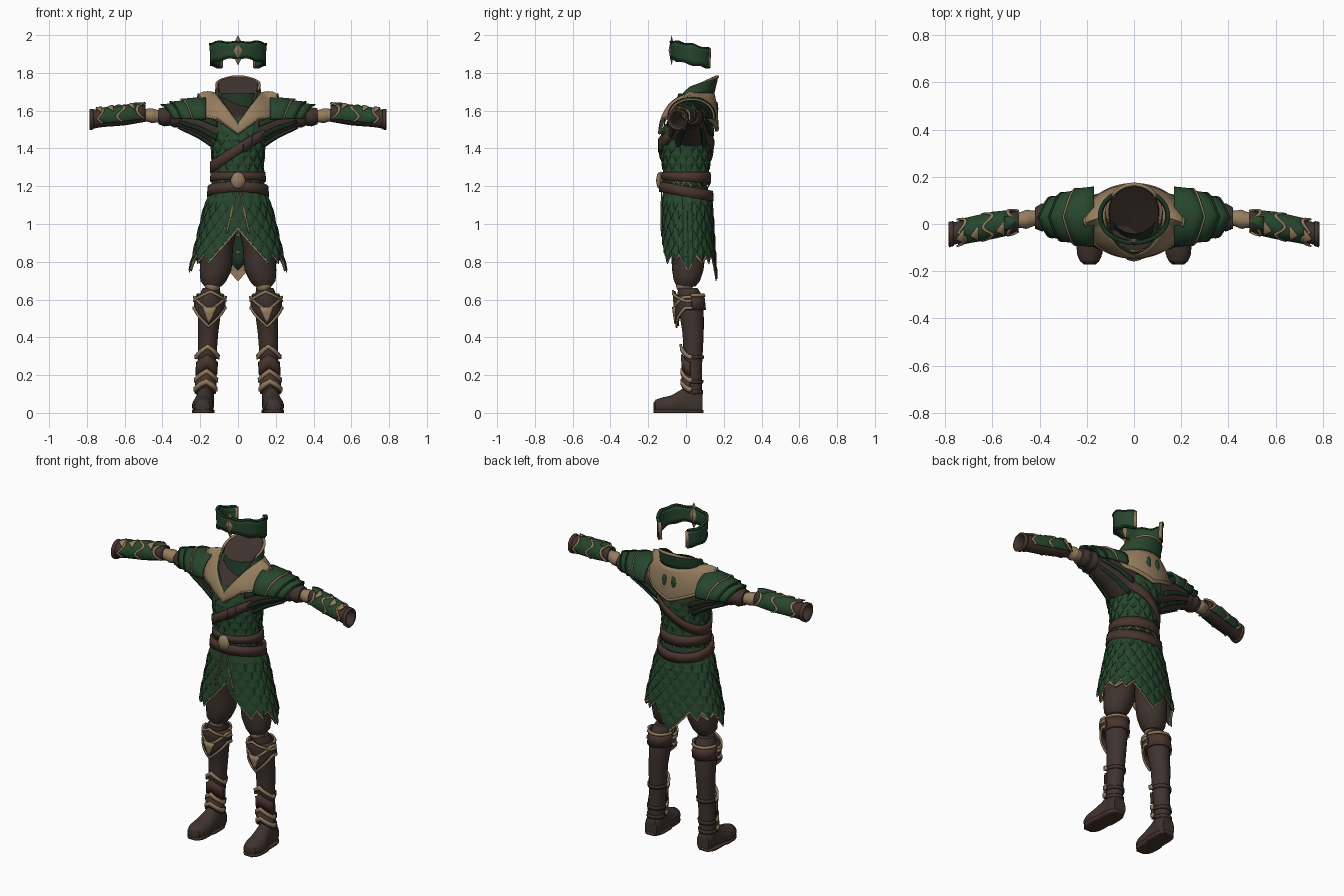
import bpy, bmesh
from math import sin, cos, radians
from mathutils import Vector, Matrix

if "Cube" in bpy.data.objects:
    bpy.data.objects.remove(bpy.data.objects["Cube"], do_unlink=True)


def material(name, rgb):
    m = bpy.data.materials.new(name)
    m.use_nodes = True
    m.diffuse_color = (*rgb, 1)
    bsdf = m.node_tree.nodes["Principled BSDF"]
    bsdf.inputs["Base Color"].default_value = (*rgb, 1)
    bsdf.inputs["Roughness"].default_value = 0.8
    return m


GREEN = material("leaf green", (0.02, 0.062, 0.026))
DARK = material("deep green", (0.012, 0.034, 0.016))
BROWN = material("dark leather", (0.050, 0.033, 0.027))
BELT = material("strap leather", (0.066, 0.036, 0.027))
TAN = material("tan trim", (0.30, 0.205, 0.115))


def lerp(a, b, v):
    return a + (b - a) * v


def look(table, t):
    """Interpolate the columns of a table by its first column."""
    t = min(max(t, table[0][0]), table[-1][0])
    for p, q in zip(table, table[1:]):
        if t <= q[0]:
            k = (t - p[0]) / (q[0] - p[0])
            return [lerp(a, b, k) for a, b in zip(p[1:], q[1:])]


def on(tube, t, a, off=0.0):
    """Point on an elliptic tube; angle 0 is the front (or the top for x, y tubes)."""
    axis, table = tube
    c1, c2, r1, r2 = look(table, t)
    s, c = (r1 + off) * sin(radians(a)), (r2 + off) * cos(radians(a))
    if axis == "x":
        return Vector((t, c1 - s, c2 + c))
    if axis == "y":
        return Vector((c1 + s, t, max(c2 + c, 0)))
    return Vector((c1 + s, c2 - c, t))


def finish(name, bm, mats, thick=0, mirror=False, smooth=True):
    bmesh.ops.remove_doubles(bm, verts=bm.verts, dist=1e-5)
    bmesh.ops.recalc_face_normals(bm, faces=bm.faces)
    me = bpy.data.meshes.new(name)
    bm.to_mesh(me)
    bm.free()
    ob = bpy.data.objects.new(name, me)
    bpy.context.scene.collection.objects.link(ob)
    for m in mats:
        me.materials.append(m)
    if smooth:
        bpy.ops.object.select_all(action="DESELECT")
        ob.select_set(True)
        bpy.context.view_layer.objects.active = ob
        bpy.ops.object.shade_smooth_by_angle(angle=radians(40))
    if thick:
        mod = ob.modifiers.new("thickness", "SOLIDIFY")
        mod.thickness, mod.offset = thick, 0
    if mirror:
        ob.modifiers.new("mirror", "MIRROR").use_mirror_merge = False
    return ob


def patch(name, f, nu, nv, mat, thick=0, mirror=False, cap=False):
    bm = bmesh.new()
    g = [[bm.verts.new(f(i / nu, j / nv)) for j in range(nv + 1)] for i in range(nu + 1)]
    for i in range(nu):
        for j in range(nv):
            bm.faces.new((g[i][j], g[i + 1][j], g[i + 1][j + 1], g[i][j + 1]))
    if cap:
        bmesh.ops.remove_doubles(bm, verts=bm.verts, dist=1e-5)
        bmesh.ops.holes_fill(bm, edges=[e for e in bm.edges if e.is_boundary], sides=0)
    return finish(name, bm, [mat], thick, mirror)


def loft(name, tube, mat, nv=16, thick=0, mirror=False, cap=True):
    t0, t1 = tube[1][0][0], tube[1][-1][0]
    return patch(name, lambda u, v: on(tube, lerp(t0, t1, v), u * 360), 28, nv, mat, thick, mirror, cap)


def band(name, tube, a0, a1, lo, hi, off, mat, n=40, thick=0.008, mirror=False, nv=1):
    """Strip lying on a tube between two heights, each a number or a rule by angle."""
    def f(u, v):
        a = lerp(a0, a1, u)
        l, h = (k(a) if callable(k) else k for k in (lo, hi))
        return on(tube, lerp(l, h, v), a, off)
    return patch(name, f, n, nv, mat, thick, mirror)


def ball(name, loc, size, mat, seg=16, rings=10, mirror=False):
    bm = bmesh.new()
    bmesh.ops.create_uvsphere(bm, u_segments=seg, v_segments=rings, radius=1,
                              matrix=Matrix.Translation(loc) @ Matrix.Diagonal((*size, 1)))
    return finish(name, bm, [mat], 0, mirror, seg > 4)


def scales(name, tube, rows, n, h, hem):
    """Overlapping leaf scales; those at the hem get a tan edge."""
    bm = bmesh.new()
    for i, z in enumerate(rows):
        for k in range(n):
            a = ((k + 0.5 * (i % 2)) * 360 / n + 180) % 360 - 180
            end = hem(a)
            if z - 0.5 * h < end:
                continue
            w = 0.54 * 360 / n
            edged = z - 1.6 * h < end
            for m, grow, sink in ((0, 1, 0), (1, 1.13, 0.005))[:1 + edged]:
                kite = ((-.8, 0, .003), (0, 0, .007), (.8, 0, .003), (1, -.5, .009),
                        (0, -.55, .016), (-1, -.5, .009), (0, -1, .014))
                vs = [bm.verts.new(on(tube, z + dz * h * grow, a + da * w * grow, o - sink)) for da, dz, o in kite]
                for ids in ((0, 1, 4, 5), (1, 2, 3, 4), (5, 4, 6), (4, 3, 6)):
                    bm.faces.new([vs[j] for j in ids]).material_index = m
    return finish(name, bm, [GREEN, TAN], 0.004, smooth=False)


# Torso and scaled vest
TORSO = ("z", [(1.14, 0, 0, .135, .115), (1.27, 0, 0, .122, .107), (1.36, 0, 0, .125, .117),
               (1.45, 0, .005, .14, .124), (1.53, 0, .015, .17, .12), (1.6, 0, .03, .17, .11),
               (1.65, 0, .045, .13, .10), (1.69, 0, .05, .10, .09)])
loft("vest", TORSO, DARK, 22, cap=False)
scales("vest_scales", TORSO, [1.53 - .042 * i for i in range(7)], 14, .075, lambda a: 1.2)

# Skirt with a pointed hem, open at the front
SKIRT = ("z", [(.74, 0, .012, .25, .138), (.92, 0, .01, .208, .128), (1.08, 0, .007, .17, .122),
               (1.21, 0, 0, .128, .11)])
HEM = [(0, 1.0), (18, .95), (38, .82), (46, .88), (62, .80), (70, .83), (87, .75), (104, .83),
       (122, .79), (148, .86), (165, .82), (180, .755)]
hem = lambda a: look(HEM, abs(a))[0]
band("skirt", SKIRT, -180, 180, hem, 1.2, 0, DARK, 120, .006, nv=8)
scales("skirt_scales", SKIRT, [1.17 - .045 * i for i in range(9)], 18, .10, hem)
band("skirt_hem_trim", SKIRT, -180, 180, hem, lambda a: hem(a) + .014, .004, TAN, 144, .01)
for s in (1, -1):
    patch("skirt_front_trim", lambda u, v: on(SKIRT, lerp(.95, 1.19, v), s * (lerp(15, 2, v) + 2.5 * u), .018),
          1, 8, TAN, .006)

# Belts, buckle and chest strap
band("upper_belt", TORSO, -180, 180, lambda a: 1.225 + .01 * cos(radians(a)), lambda a: 1.275, .016, BELT, 48, .014)
band("lower_belt", TORSO, -180, 180, lambda a: 1.145 + .025 * cos(radians(a)),
     lambda a: 1.2 + .025 * cos(radians(a)), .024, BELT, 48, .014)
ball("buckle", (0, -.137, 1.23), (.04, .022, .048), TAN, 8, 4)
strap_z = lambda a: 1.395 + .095 * sin(radians(a))
band("chest_strap", TORSO, -180, 180, lambda a: strap_z(a) - .03, lambda a: strap_z(a) + .03, .02, BELT, 60, .01)
band("strap_keeper", TORSO, 10, 26, lambda a: strap_z(a) - .034, lambda a: strap_z(a) + .034, .027, BROWN, 4, .01)

# Mantle and standing collar
MANTLE_HEM = [(0, 1.475), (30, 1.55), (60, 1.565), (76, 1.60), (86, 1.68), (100, 1.64), (125, 1.56),
              (150, 1.53), (180, 1.49)]


def neck(a, top):
    s, c = sin(radians(a)), cos(radians(a))
    if top:
        y = .055 - (.165 if c > 0 else .112) * c
        z = 1.725 + (y - .02) * (.4 if y > .02 else 1.2)
        return Vector((.112 * s, y, z))
    z = min(1.69, 1.53 + 1.45 * abs(.11 * s)) if c > 0 else 1.69
    return Vector((.118 * s, .045 - (.17 if c > 0 else .10) * c, z))


def mantle(u, v):
    a = lerp(-180, 180, u)
    s = sin(radians(a))
    rim = Vector((.208 * s, .013 - .15 * cos(radians(a)), look(MANTLE_HEM, abs(a))[0]))
    p = neck(a, False).lerp(rim, v)
    p.z += .05 * v * (1 - v) * s * s
    p.xy *= 1 + .22 * v * (1 - v)
    return p


def collar(u, v, k=1.0):
    a = lerp(-180, 180, u)
    p = neck(a, False).lerp(neck(a, True), v)
    return Vector((p.x * k, .05 + (p.y - .05) * k, p.z))


patch("mantle", mantle, 96, 8, TAN, .012)
patch("mantle_rim", lambda u, v: mantle(u, .93 + .08 * v) * 1.0 + Vector((0, 0, .005)), 96, 1, TAN, .02)
patch("collar", collar, 72, 4, GREEN, .01)
patch("collar_trim", lambda u, v: collar(u, .9 + .12 * v, 1.01), 72, 1, TAN, .014)
patch("collar_lining", lambda u, v: collar(u, lerp(-.3, .97, v), .93), 72, 5, BROWN, cap=True)
for i in (-1, 1):
    ball("mantle_back_leaf", (i * .03, .163, 1.61), (.016, .008, .04), GREEN, 8, 6)

# Sleeves and draped underarms
loft("underarms", ("x", [(.09, .015, 1.5, .11, .125), (.2, .02, 1.54, .09, .092), (.32, .03, 1.565, .06, .058)]),
     BROWN, 8, mirror=True)
FOLD = ("x", [(.11, .015, 1.5, .108, .12), (.2, .02, 1.54, .092, .094), (.31, .03, 1.565, .064, .062)])
for a in (70, 105, 140, -105, -140):
    patch("underarm_fold", lambda u, v: on(FOLD, lerp(.11, .31, v), a + 14 * u, .004), 3, 8, DARK, .01, True)
SLEEVE = ("x", [(.28, .03, 1.565, .055, .05), (.34, .03, 1.565, .062, .054), (.36, .03, 1.567, .052, .046),
                (.39, .028, 1.567, .06, .05), (.42, .025, 1.57, .045, .042)])
loft("upper_sleeves", SLEEVE, BROWN, 14, mirror=True)

# Layered shoulder plates
PAD = ("x", [(.17, .03, 1.57, .10, .075), (.28, .03, 1.57, .088, .066), (.42, .028, 1.565, .064, .056)])
for i, (x0, x1) in enumerate(((.27, .375), (.22, .33), (.17, .27))):
    edge = lambda a: x1 + .03 * (1 - abs(a) / 50)
    band("shoulder_plate", PAD, -100, 100, x0, edge, .006 + .009 * i, GREEN, 24, .01, True, 3)
    band("shoulder_plate_trim", PAD, -100, 100, lambda a: edge(a) - .004, lambda a: edge(a) + .004,
         .009 + .009 * i, TAN if i == 2 else DARK, 24, .009, True)

# Elbows and bracers
loft("elbows", ("x", [(.41, .026, 1.57, .03, .03), (.44, .022, 1.572, .036, .036), (.455, .02, 1.573, .042, .04),
                      (.47, .018, 1.575, .036, .036), (.51, .015, 1.578, .03, .03)]), TAN, 10, mirror=True)
FOREARM = ("x", [(.49, .012, 1.585, .038, .04), (.60, -.006, 1.573, .045, .047), (.72, -.03, 1.56, .042, .043),
                 (.785, -.045, 1.553, .045, .047)])
loft("forearm_sleeves", FOREARM, BROWN, 10, .008, True, False)
inner = lambda a: .495 + .04 * abs(sin(radians(a * 1.5)))
outer = lambda a: .745 - .03 * abs(sin(radians(a * 2)))
band("bracers", FOREARM, -120, 120, inner, outer, .008, GREEN, 40, .01, True, 6)
for name, rule in (("bracer_elbow_trim", inner), ("bracer_wrist_trim", outer),
                   ("bracer_middle_trim", lambda a: .62 + .02 * cos(radians(a * 4)))):
    band(name, FOREARM, -120, 120, lambda a: rule(a) - .007, lambda a: rule(a) + .007, .013, TAN, 40, .008, True)
for x in (.55, .66, .72):
    patch("bracer_leaf", lambda u, v: on(FOREARM, x + .035 * v, 25 + (u - .5) * 70 * (1 - v), .016),
          4, 3, TAN, .006, True)
band("bracer_flare", FOREARM, -28, 28, lambda a: .492 + abs(a) * .001, .55, .014, GREEN, 8, .012, True)
band("wrist_cuffs", FOREARM, -180, 180, .765, .785, .004, BELT, 32, .01, True)

# Trousers and knees
loft("trousers", ("z", [(.67, .132, 0, .045, .05), (.70, .13, .005, .07, .07), (.76, .118, .01, .085, .084),
                        (.88, .11, .012, .084, .092), (1.0, .085, .012, .085, .098), (1.12, .06, .01, .075, .09)]),
     BROWN, 16, mirror=True)
ball("knee_joints", (.135, -.008, .675), (.042, .045, .042), TAN, mirror=True)

# Boots with knee guards and chevrons
BOOT = ("z", [(.05, .175, .035, .046, .05), (.12, .172, .036, .046, .048), (.25, .165, .037, .047, .048),
              (.42, .158, .038, .053, .056), (.52, .152, .03, .06, .064), (.62, .148, .02, .058, .066),
              (.66, .142, .01, .045, .052)])
loft("boots", BOOT, BROWN, 20, mirror=True)
loft("feet", ("y", [(-.172, .188, .03, .012, .022), (-.16, .188, .034, .04, .036), (-.125, .188, .036, .054, .046),
                    (-.08, .186, .036, .058, .055), (-.03, .18, .045, .05, .075), (.02, .175, .055, .046, .10),
                    (.065, .174, .05, .047, .09), (.088, .174, .045, .04, .06)]), BROWN, 22, mirror=True)
patch("soles", lambda u, v: Vector((.18 + .008 * (v < .5) + lerp(-.055, .055, u) * (1 - (2 * v - 1) ** 6 * .55),
                                    lerp(-.172, .092, v), .008)), 4, 16, BELT, .016, True)
band("knee_cuffs", BOOT, -180, 180, .545, .625, .008, BELT, 32, .012, True)
point = lambda base, slope: (lambda a: base + slope * min(abs(a), 70))
band("knee_guards", BOOT, -95, 95, point(.46, .0014), point(.645, -.0007), .018, BROWN, 24, .014, True, 4)
for z, slope in ((.45, .0014), (.535, .001), (.635, -.0007)):
    band("knee_guard_trim", BOOT, -95, 95, point(z, slope), point(z + .015, slope), .026, TAN, 24, .01, True)
patch("knee_guard_leaf", lambda u, v: on(BOOT, lerp(.56, .47, v), (u - .5) * 50 * (1 - v), .03), 4, 3, TAN, .01, True)
band("knee_back_trim", BOOT, 95, 265, .615, .63, .014, TAN, 20, .008, True)
for z, drop in ((.34, -.0008), (.21, -.0007), (.155, -.0006)):
    band("shin_chevron", BOOT, -85, 85, point(z, drop), point(z + .025, drop), .012, TAN, 24, .012, True)
    band("shin_strap", BOOT, 85, 275, z - .055, z - .035, .003, BROWN, 16, .008, True)
for z in (.28, .185):
    band("shin_plate", BOOT, -75, 75, point(z - .04, -.0006), point(z + .03, -.0006), .008, BELT, 16, .01, True)

# Headband with a diamond at the brow, open at the back
CROWN = ("z", [(1.8, 0, .035, .138, .108), (2.0, 0, .035, .146, .115)])
mid = lambda a: 1.897 + .025 * cos(radians(a))
half = lambda a: .04 + .012 * abs(sin(radians(a))) + .004 * cos(radians(a * 8))
band("headband", CROWN, -140, 140, lambda a: mid(a) - half(a), lambda a: mid(a) + half(a), 0, GREEN, 64, .014, nv=4)
for s in (1, -1):
    band("headband_trim", CROWN, -140, 140, lambda a: mid(a) + s * half(a) - .004,
         lambda a: mid(a) + s * half(a) + .004, .001, DARK, 64, .017)
    band("headband_tip", CROWN, s * 136, s * 143, lambda a: mid(a) - .05, lambda a: mid(a) + .05, 0, TAN, 3, .018)
ball("brow_diamond", (0, -.076, 1.92), (.04, .016, .08), TAN, 4, 2)
